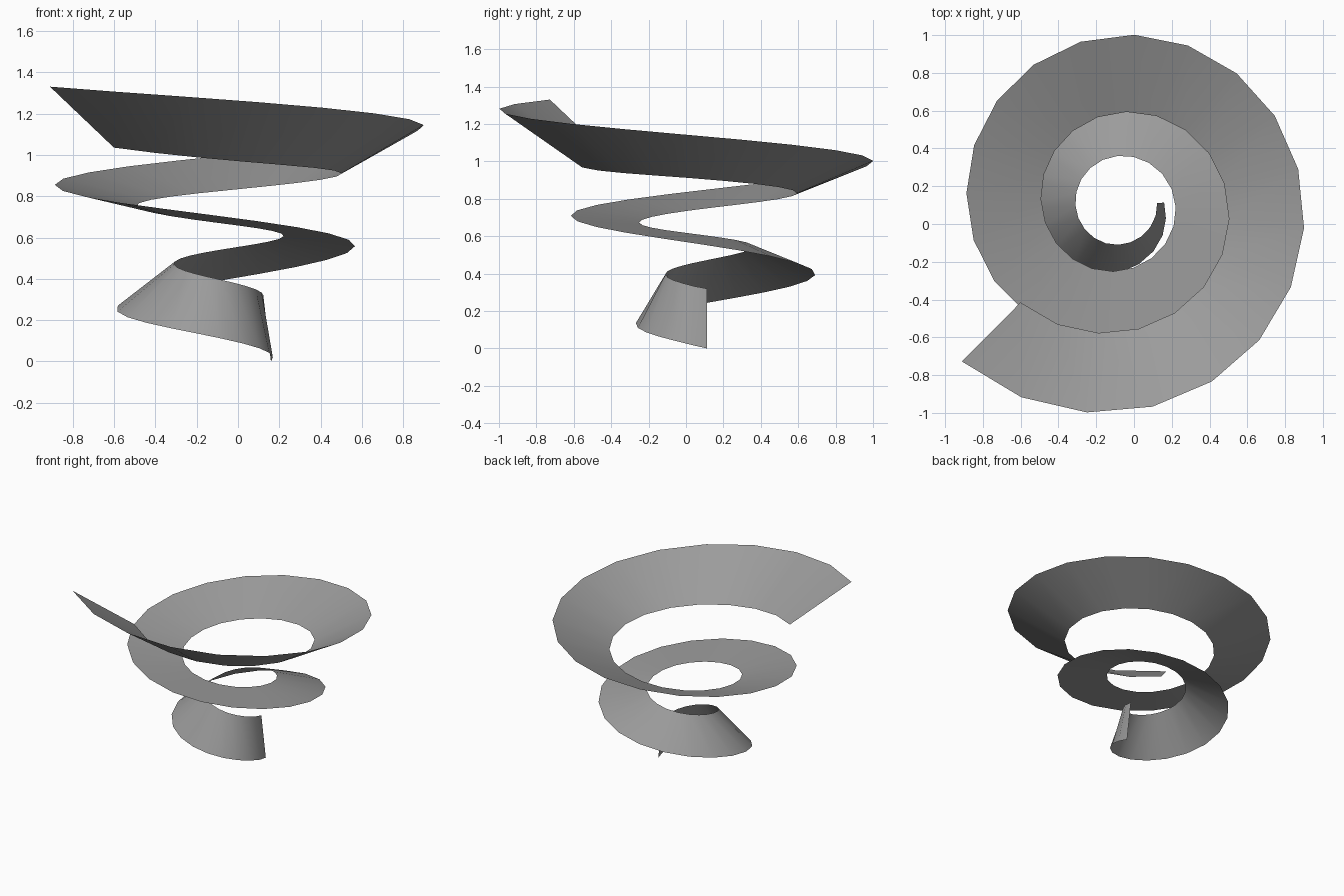
import bpy
import bmesh
from math import cos, sin, radians, floor
from mathutils import Vector

if "Cube" in bpy.data.objects:
    bpy.data.objects.remove(bpy.data.objects["Cube"], do_unlink=True)

STEPS = 47
STEP_ANGLE = 18.25
START_ANGLE = 3
AXIS = Vector((-0.09, 0.10, 0))

# Radius and height of both ribbon edges, one key for each quarter turn
OUTER_RADIUS = [.25, .36, .495, .59, .655, .715, .795, .90, .99, 1.097, 1.24]
OUTER_HEIGHT = [0, .113, .242, .391, .554, .704, .848, .994, 1.134, 1.27, 1.39]
INNER_RADIUS = [.213, .21, .22, .26, .31, .35, .40, .49, .59, .675, .78]
INNER_HEIGHT = [.32, .397, .47, .54, .605, .67, .748, .825, .905, .978, 1.10]


def smooth_value(keys, t):
    """Catmull-Rom interpolation with straight extension at the ends."""
    padded = [2 * keys[0] - keys[1]] + keys + [2 * keys[-1] - keys[-2]]
    i = min(floor(t), len(keys) - 2)
    f = t - i
    a, b, c, d = padded[i:i + 4]
    return b + f * (c - a + f * (2 * a - 5 * b + 4 * c - d
                                 + f * (3 * (b - c) + d - a))) / 2


def edge_point(radii, heights, step):
    turned = step * STEP_ANGLE
    t = max(0, turned - START_ANGLE) / 90
    angle = radians(START_ANGLE - turned)
    r = smooth_value(radii, t)
    return AXIS + Vector((r * cos(angle), r * sin(angle), smooth_value(heights, t)))


# Spiral ribbon: one quad between the two edges at each step
bm = bmesh.new()
rungs = []
for step in range(STEPS + 1):
    outer = bm.verts.new(edge_point(OUTER_RADIUS, OUTER_HEIGHT, step))
    inner = bm.verts.new(edge_point(INNER_RADIUS, INNER_HEIGHT, step))
    rungs.append((outer, inner))
for (o0, i0), (o1, i1) in zip(rungs, rungs[1:]):
    face = bm.faces.new((o0, i0, i1, o1))
    face.smooth = True
bm.normal_update()
if sum(f.normal.z for f in bm.faces) < 0:
    bmesh.ops.reverse_faces(bm, faces=bm.faces[:])

mesh = bpy.data.meshes.new("spiral_ribbon")
bm.to_mesh(mesh)
bm.free()
ribbon = bpy.data.objects.new("spiral_ribbon", mesh)
bpy.context.collection.objects.link(ribbon)

# Plain grey finish
grey = bpy.data.materials.new("medium_grey")
grey.use_nodes = True
colour = (0.33, 0.33, 0.33, 1)
grey.diffuse_color = colour
grey.node_tree.nodes["Principled BSDF"].inputs["Base Color"].default_value = colour
mesh.materials.append(grey)
